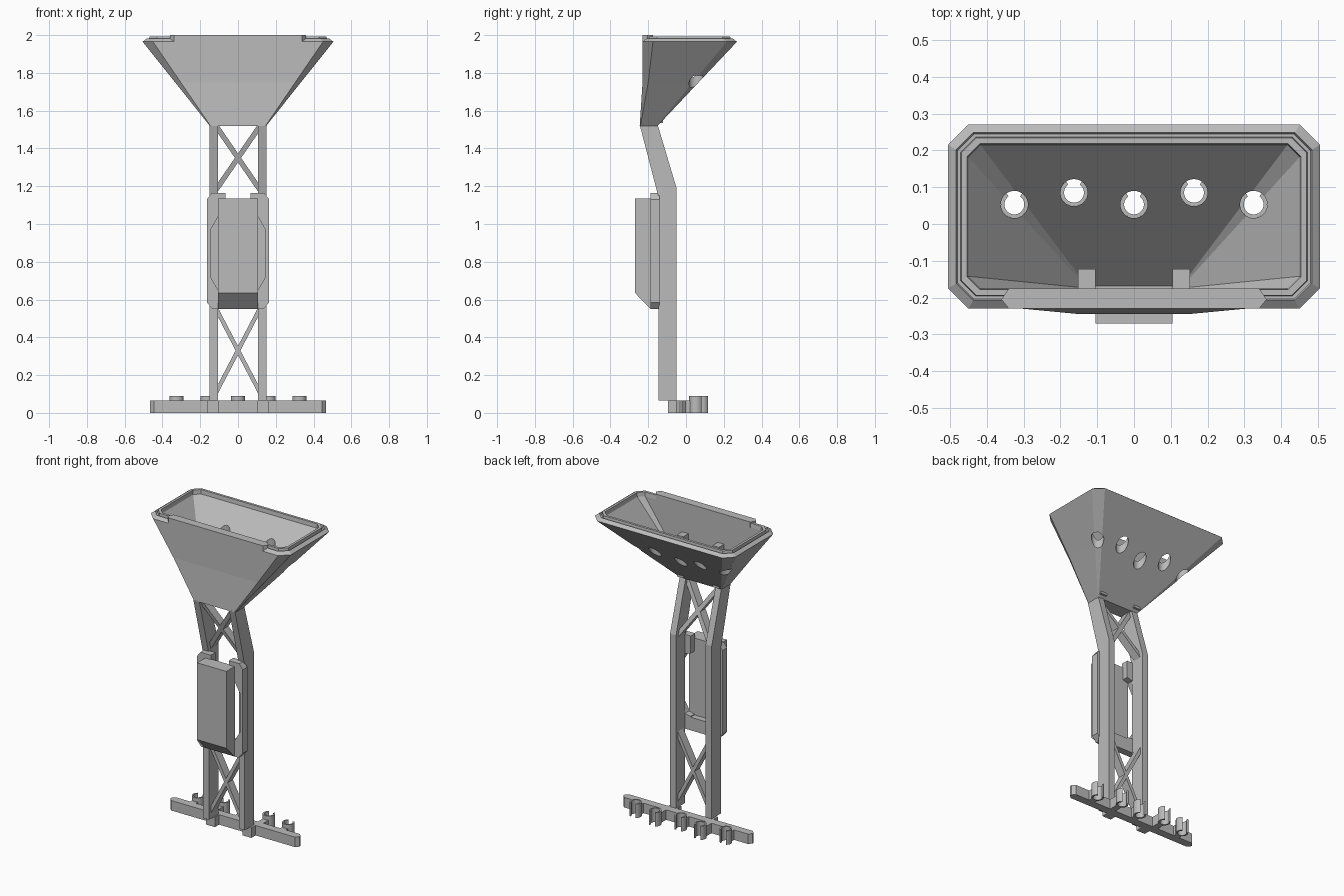
import bpy, bmesh, math
from mathutils import Vector

cube = bpy.data.objects.get("Cube")
if cube:
    bpy.data.objects.remove(cube, do_unlink=True)

grey = bpy.data.materials.new("plain_grey")
grey.use_nodes = True
COLOUR = (0.5, 0.5, 0.5, 1)
grey.diffuse_color = COLOUR
grey.node_tree.nodes["Principled BSDF"].inputs["Base Color"].default_value = COLOUR


def loft(name, rings):
    """Closed skin through rings of equal length, capped at both ends."""
    bm = bmesh.new()
    loops = [[bm.verts.new(p) for p in ring] for ring in rings]
    n = len(loops[0])
    for a, b in zip(loops, loops[1:]):
        for i in range(n):
            j = (i + 1) % n
            bm.faces.new((a[i], a[j], b[j], b[i]))
    bm.faces.new(loops[0])
    bm.faces.new(loops[-1])
    bmesh.ops.recalc_face_normals(bm, faces=bm.faces)
    mesh = bpy.data.meshes.new(name)
    bm.to_mesh(mesh)
    bm.free()
    mesh.materials.append(grey)
    obj = bpy.data.objects.new(name, mesh)
    bpy.context.collection.objects.link(obj)
    return obj


def prism(name, pts, axis, a, b):
    """Extrude a 2D outline along x, y or z from a to b."""
    def place(p, d):
        q = list(p)
        q.insert("xyz".index(axis), d)
        return Vector(q)
    return loft(name, [[place(p, d) for p in pts] for d in (a, b)])


def box(name, x0, x1, y0, y1, z0, z1):
    return prism(name, [(x0, y0), (x1, y0), (x1, y1), (x0, y1)], "z", z0, z1)


def octagon(x, y0, y1, c, z):
    """Rectangle with chamfered corners at height z."""
    return [(x - c, y0, z), (x, y0 + c, z), (x, y1 - c, z), (x - c, y1, z),
            (c - x, y1, z), (-x, y1 - c, z), (-x, y0 + c, z), (c - x, y0, z)]


def rim(inset, z):
    return octagon(0.505 - inset, -0.23 + inset, 0.27 - inset, 0.055 - inset * 0.4, z)


def apply_cut(obj, cutter):
    cutter.hide_render = True
    mod = obj.modifiers.new("cut", "BOOLEAN")
    mod.operation, mod.solver, mod.object = "DIFFERENCE", "EXACT", cutter
    bpy.context.view_layer.objects.active = obj
    bpy.ops.object.modifier_apply(modifier=mod.name)
    bpy.data.objects.remove(cutter, do_unlink=True)


# Hopper shell: outside, stepped rim, then inside
hopper = loft("hopper", [
    octagon(0.15, -0.245, -0.15, 0.004, 1.52),
    octagon(0.333, -0.23, 0.067, 0.03, 1.75),
    rim(0, 1.965),
    rim(0.022, 1.982),
    rim(0.026, 1.972),
    rim(0.034, 1.972),
    rim(0.036, 1.992),
    rim(0.052, 1.992),
    rim(0.055, 1.965),
    octagon(0.13, -0.176, -0.168, 0.002, 1.55),
])

# Tube positions, shared by the hopper holes and the base clips
tubes = [(-0.325, 0.053), (-0.163, 0.085), (0, 0.053), (0.163, 0.085), (0.325, 0.053)]


def arc(cx, cy, r, start, end, n):
    return [(cx + r * math.cos(start + (end - start) * i / n),
             cy + r * math.sin(start + (end - start) * i / n)) for i in range(n + 1)]


for x, y in tubes:
    apply_cut(hopper, prism("hole_cutter", arc(x, y, 0.037, 0, math.tau, 32)[:-1], "z", 1.58, 1.95))

# Raised front edge of the hopper
prism("hopper_front_edge", [(-0.34, -0.23), (0.34, -0.23), (0.36, -0.205), (0.34, -0.175),
                            (-0.34, -0.175), (-0.36, -0.205)], "z", 1.955, 2.0)

# Legs with a forward bend, inner posts and feet
leg_profile = [(-0.145, 0.065), (-0.05, 0.065), (-0.05, 1.19), (-0.15, 1.525),
               (-0.245, 1.525), (-0.145, 1.14)]
for side, s in (("right", -1), ("left", 1)):
    prism(side + "_leg", leg_profile, "x", s * 0.107, s * 0.15)
    box(side + "_post", *sorted((s * 0.105, s * 0.152)), -0.19, -0.122, 1.535, 1.805)
    box(side + "_foot", *sorted((s * 0.1, s * 0.163)), -0.095, -0.04, 0, 0.065)


# Crossed braces between the legs
def cross(name, z0, z1, lean):
    for label, s in (("a", -1), ("b", 1)):
        h = 0.024
        obj = prism(f"{name}_{label}", [(-0.11 * s, z0 - h), (0.11 * s, z1 - h),
                                        (0.11 * s, z1 + h), (-0.11 * s, z0 + h)],
                    "y", -0.125, -0.07)
        for v in obj.data.vertices:
            v.co.y -= lean * (v.co.z - 1.165)


cross("lower_brace", 0.12, 0.54, 0)
cross("upper_brace", 1.19, 1.51, 0.28)

# Holder: notched side plates, cross bar and wedge-bottomed case
plate = [(0.065, 0.55), (0.135, 0.55), (0.165, 0.585), (0.165, 1.13), (0.14, 1.163),
         (0.065, 1.163), (0.065, 1.05), (0.105, 1.04), (0.145, 0.97), (0.145, 0.72),
         (0.105, 0.65), (0.065, 0.64)]
for side, s in (("right", -1), ("left", 1)):
    prism(side + "_holder_plate", [(s * x, z) for x, z in plate], "y", -0.187, -0.14)
box("holder_cross_bar", -0.107, 0.107, -0.187, -0.14, 0.55, 0.635)
prism("holder_case", [(-0.27, 0.635), (-0.187, 0.55), (-0.18, 0.55), (-0.18, 1.135),
                      (-0.27, 1.135)], "x", -0.105, 0.105)

# Base bar with chamfered ends
prism("base_bar", [(p[0], p[1]) for p in octagon(0.465, -0.052, 0.0, 0.02, 0)], "z", 0, 0.065)

# Open clips on stems behind the bar
gap = math.radians(35)
for i, (x, y) in enumerate(tubes, 1):
    a0, a1 = math.pi / 2 + gap, math.pi / 2 - gap + math.tau
    outline = arc(x, y, 0.037, a0, a1, 24) + arc(x, y, 0.027, a1, a0, 24)
    clip = prism(f"clip_{i}", outline, "z", 0, 0.09)
    bpy.ops.object.select_all(action="DESELECT")
    clip.select_set(True)
    bpy.context.view_layer.objects.active = clip
    bpy.ops.object.shade_smooth_by_angle(angle=math.radians(30))
    box(f"clip_stem_{i}", x - 0.02, x + 0.02, -0.01, y - 0.029, 0, 0.065)
